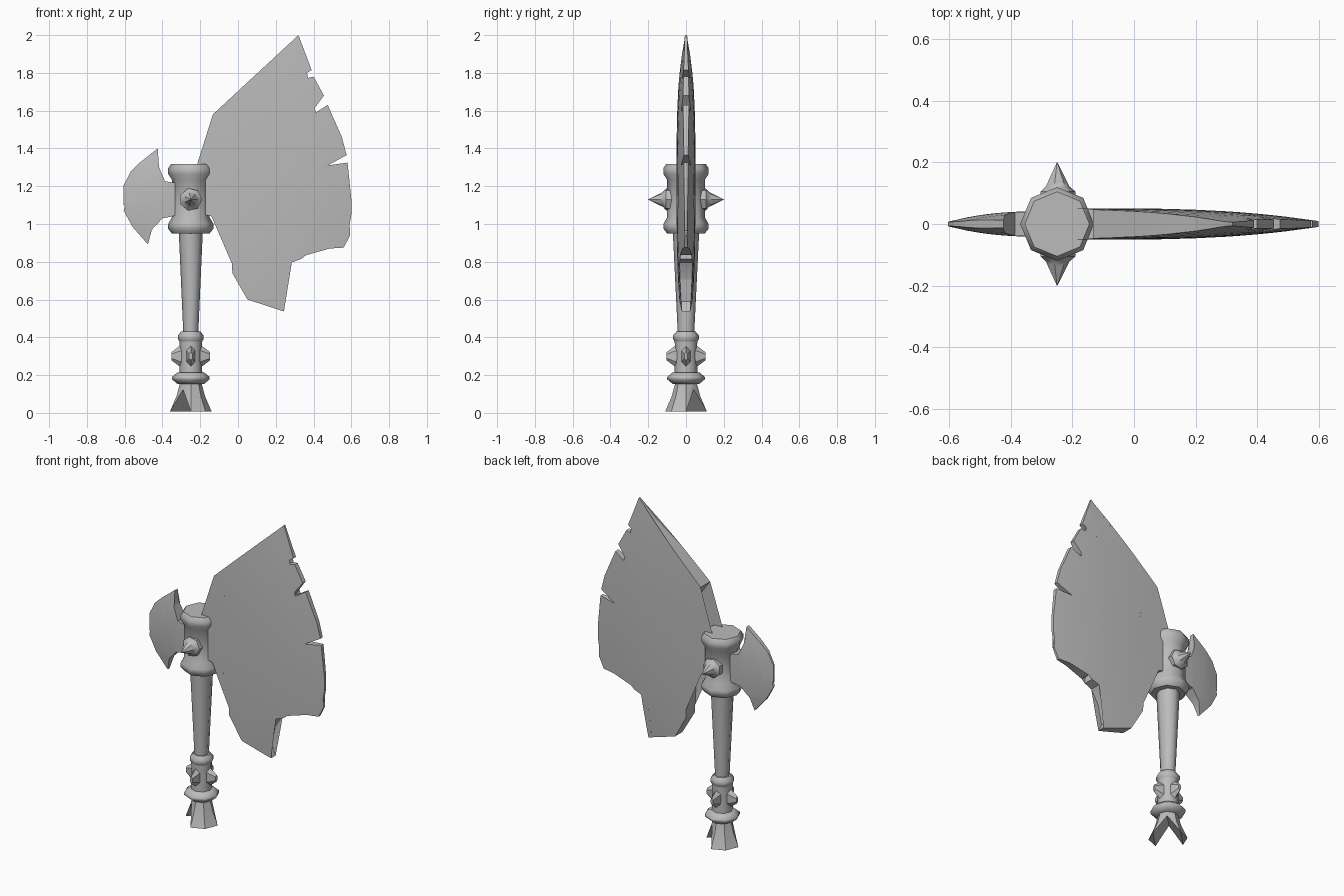
import bpy, bmesh
from math import cos, sin, pi, radians, hypot
from mathutils import Matrix, Vector

default = bpy.data.objects.get("Cube")
if default:
    bpy.data.objects.remove(default, do_unlink=True)

AXIS = -0.25  # x position of the handle

grey = bpy.data.materials.new("plain grey")
grey.use_nodes = True
grey.diffuse_color = (0.5, 0.5, 0.5, 1)
grey.node_tree.nodes["Principled BSDF"].inputs["Base Color"].default_value = grey.diffuse_color


def finish(name, bm, angle=40):
    """Turn a bmesh into a shaded, coloured object."""
    bmesh.ops.recalc_face_normals(bm, faces=bm.faces)
    mesh = bpy.data.meshes.new(name)
    bm.to_mesh(mesh)
    bm.free()
    mesh.materials.append(grey)
    obj = bpy.data.objects.new(name, mesh)
    bpy.context.scene.collection.objects.link(obj)
    bpy.ops.object.select_all(action='DESELECT')
    obj.select_set(True)
    bpy.context.view_layer.objects.active = obj
    bpy.ops.object.shade_smooth_by_angle(angle=radians(angle))
    return obj


def lathe(profile, sides=8, cap_bottom=True):
    """Rings of (radius, height) around z, capped at the ends."""
    bm = bmesh.new()
    rings = []
    for radius, z in profile:
        rings.append([bm.verts.new((radius * cos(2 * pi * i / sides),
                                    radius * sin(2 * pi * i / sides), z))
                      for i in range(sides)])
    for low, high in zip(rings, rings[1:]):
        for i in range(sides):
            j = (i + 1) % sides
            bm.faces.new((low[i], low[j], high[j], high[i]))
    bm.faces.new(rings[-1])
    if cap_bottom:
        bm.faces.new(rings[0])
    return bm, rings


def turned_part(name, profile, depth_scale=1.0):
    bm, _ = lathe(profile)
    bm.transform(Matrix.Translation((AXIS, 0, 0)) @ Matrix.Diagonal((1, depth_scale, 1, 1)))
    return finish(name, bm, 50)


def blade(name, outline, centre, reach, thickness, rim):
    """Flat outline, cut into a grid and swollen towards its centre."""
    bm = bmesh.new()
    bm.faces.new([bm.verts.new((x, 0, z)) for x, z in outline])
    bmesh.ops.triangulate(bm, faces=bm.faces[:])
    for axis, count in (((1, 0, 0), 7), ((0, 0, 1), 20)):
        for step in range(-count, count + 1):
            bmesh.ops.bisect_plane(bm, geom=bm.verts[:] + bm.edges[:] + bm.faces[:],
                                   dist=0.0005, plane_co=Vector(axis) * step * 0.1,
                                   plane_no=axis)
    front = bm.verts[:]
    extruded = bmesh.ops.extrude_face_region(bm, geom=bm.faces[:], use_keep_orig=True)
    back = [v for v in extruded["geom"] if isinstance(v, bmesh.types.BMVert)]
    for verts, side in ((front, -1), (back, 1)):
        for v in verts:
            r = hypot((v.co.x - centre[0]) / reach[0], (v.co.z - centre[1]) / reach[1])
            v.co.y = side * (rim + thickness * max(0, 1 - r ** 2.6))
    return finish(name, bm, 35)


# Handle, head and collars
turned_part("handle", [(.04, .4), (.04, .43), (.064, .97)], 1.1)
turned_part("axe_head", [(.1, .95), (.12, .975), (.12, 1.0), (.1, 1.035),
                         (.1, 1.235), (.12, 1.265), (.12, 1.295), (.105, 1.317)])
turned_part("upper_collar", [(.055, .37), (.068, .39), (.068, .41), (.05, .432)])
turned_part("grip", [(.062, .18), (.058, .3), (.06, .385)])
turned_part("lower_collar", [(.07, .153), (.1, .178), (.1, .19), (.07, .215)])

# Flared foot, split by a diagonal cleft
bm, rings = lathe([(.11, .008), (.075, .09), (.055, .165)], cap_bottom=False)
foot = rings[0]
for i in (1, 5):
    angle = i * pi / 4
    foot[i].co = (.058 * cos(angle), .058 * sin(angle), .125)
    rings[1][i].co = (.057 * cos(angle), .057 * sin(angle), .14)
for lobe in (foot[1:6], foot[5:] + foot[:2]):
    a, b, c, d, e = lobe
    bm.faces.new((b, c, d))
    bm.faces.new((a, b, d, e))
bm.transform(Matrix.Translation((AXIS, 0, 0)))
finish("cloven_foot", bm, 35)

# Four studs around the grip
for i, side in enumerate(("left", "back", "right", "front")):
    bm, _ = lathe([(.062, .045), (.05, .065), (.022, .102)], 6)
    bm.transform(Matrix.Translation((AXIS, 0, .3)) @ Matrix.Rotation(i * pi / 2, 4, 'Z')
                 @ Matrix.Rotation(pi / 2, 4, 'Y') @ Matrix.Diagonal((1, .45, 1, 1)))
    finish(side + "_grip_stud", bm, 25)

# Spikes on both faces of the head
for side, turn in (("front", 1), ("back", -1)):
    bm, _ = lathe([(.06, .07), (.06, .105), (.04, .122), (.034, .135), (.001, .2)], 7)
    bm.transform(Matrix.Translation((AXIS, 0, 1.13)) @ Matrix.Rotation(turn * pi / 2, 4, 'X'))
    finish(side + "_spike", bm, 35)

# Large notched blade
blade("large_blade", [
    (-.25, 1.21), (-.12, 1.225), (0, 1.285), (-.005, 1.36), (-.05, 1.465), (-.133, 1.58),
    (.05, 1.75), (.21, 1.88), (.32, 2), (.39, 1.815), (.28, 1.75), (.4, 1.78),
    (.455, 1.68), (.37, 1.565), (.475, 1.63), (.55, 1.46), (.575, 1.365), (.475, 1.31),
    (.58, 1.325), (.6, 1.13), (.6, 1.05), (.585, .965), (.53, .985), (.593, .94),
    (.56, .875), (.485, .87), (.36, .835), (.33, .86), (.335, .815), (.285, .797),
    (.233, .71), (.215, .59), (.243, .537), (.05, .6), (-.03, .74), (-.037, .975),
    (-.14, 1.04), (-.25, 1.07)], (-.1, 1.2), (.72, .95), .045, .006)

# Small notched blade
blade("small_blade", [
    (-.25, 1.21), (-.35, 1.22), (-.387, 1.227), (-.425, 1.317), (-.425, 1.4),
    (-.52, 1.325), (-.567, 1.28), (-.605, 1.205), (-.605, 1.1), (-.535, 1.105),
    (-.605, 1.07), (-.557, .983), (-.477, .892), (-.456, .97), (-.4, 1.03),
    (-.35, 1.04), (-.25, 1.07)], (-.28, 1.14), (.33, .32), .036, .006)
